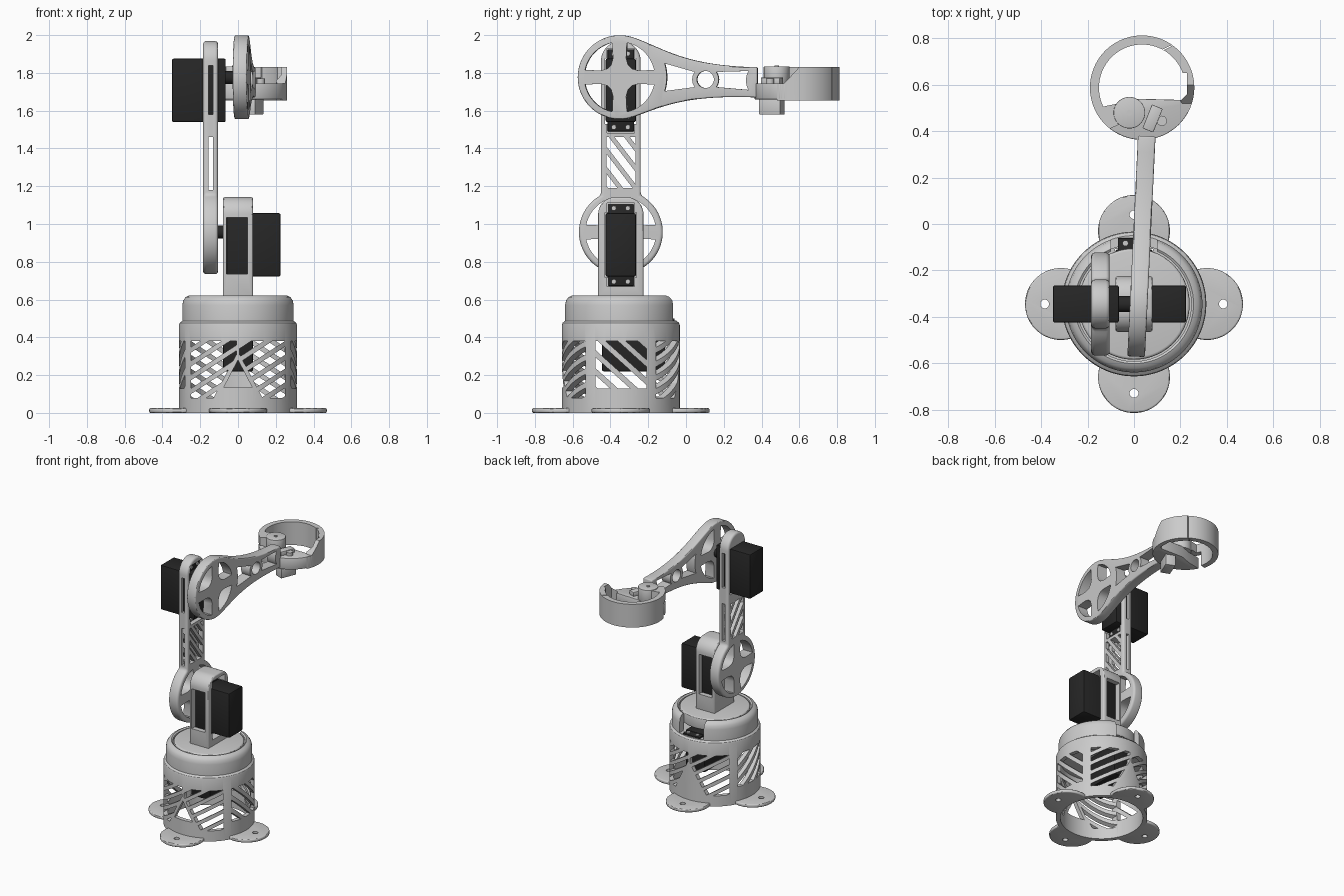
import bpy, bmesh, math
from mathutils import Matrix, Vector

if "Cube" in bpy.data.objects:
    bpy.data.objects.remove(bpy.data.objects["Cube"])

CY = -0.345                     # y of the vertical axis through the base
BLACK = bpy.data.materials.new("black")
BLACK.diffuse_color = (0.02, 0.02, 0.02, 1)
BLACK.use_nodes = True
BLACK.node_tree.nodes["Principled BSDF"].inputs["Base Color"].default_value = BLACK.diffuse_color


def add(name, bm, mat=None):
    bmesh.ops.recalc_face_normals(bm, faces=bm.faces)
    me = bpy.data.meshes.new(name)
    bm.to_mesh(me)
    bm.free()
    ob = bpy.data.objects.new(name, me)
    bpy.context.collection.objects.link(ob)
    if mat:
        me.materials.append(mat)
    return ob


def apply_mod(ob, kind, **props):
    m = ob.modifiers.new(kind, kind)
    for k, v in props.items():
        setattr(m, k, v)
    bpy.context.view_layer.objects.active = ob
    bpy.ops.object.modifier_apply(modifier=m.name)


def prism(name, polys, axis, a, b, bevel=0, seg=3, mat=None):
    """Extrude 2D outlines along an axis from a to b."""
    put = {'x': lambda u, v, w: (w, u, v), 'y': lambda u, v, w: (u, w, v),
           'z': lambda u, v, w: (u, v, w)}[axis]
    bm = bmesh.new()
    for p in polys:
        lo = [bm.verts.new(put(u, v, a)) for u, v in p]
        hi = [bm.verts.new(put(u, v, b)) for u, v in p]
        bm.faces.new(lo)
        bm.faces.new(hi[::-1])
        for i in range(len(p)):
            j = (i + 1) % len(p)
            bm.faces.new((lo[i], hi[i], hi[j], lo[j]))
    ob = add(name, bm, mat)
    if bevel:
        apply_mod(ob, 'BEVEL', width=bevel, segments=seg, limit_method='ANGLE',
                  angle_limit=math.radians(40))
    return ob


def cut(ob, polys, axis, a, b):
    c = prism("cutter", polys, axis, a, b)
    c.hide_render = True
    apply_mod(ob, 'BOOLEAN', object=c, operation='DIFFERENCE', solver='EXACT')
    bpy.data.objects.remove(c)


def arc(cx, cy, r, a0, a1, n=24):
    t = [math.radians(a0 + (a1 - a0) * i / n) for i in range(n + 1)]
    return [(cx + r * math.cos(x), cy + r * math.sin(x)) for x in t]


def circle(cx, cy, r, n=64):
    return arc(cx, cy, r, 0, 360, n)[:-1]


def rect(u0, u1, v0, v1):
    return [(u0, v0), (u1, v0), (u1, v1), (u0, v1)]


def bezier(p0, p1, p2, p3, n=16):
    w = lambda t: ((1 - t) ** 3, 3 * t * (1 - t) ** 2, 3 * t * t * (1 - t), t ** 3)
    return [tuple(sum(k * p[d] for k, p in zip(w(i / n), (p0, p1, p2, p3))) for d in (0, 1))
            for i in range(n + 1)]


def clip(poly, a, b, c):
    """Keep the part of a convex outline where a*u + b*v <= c."""
    out = []
    for i, p in enumerate(poly):
        q = poly[(i + 1) % len(poly)]
        dp, dq = a * p[0] + b * p[1] - c, a * q[0] + b * q[1] - c
        if dp <= 0:
            out.append(p)
        if dp * dq < 0:
            t = dp / (dp - dq)
            out.append((p[0] + t * (q[0] - p[0]), p[1] + t * (q[1] - p[1])))
    return out


def stripes(u0, u1, v0, v1, s, w, gap, planes=()):
    res, c = [], v0 - max(s * u0, s * u1) + gap * 0.3
    while c < v1 - min(s * u0, s * u1):
        p = clip(clip(rect(u0, u1, v0, v1), s, -1, -c), -s, 1, c + w)
        for pl in planes:
            p = clip(p, *pl)
        area = abs(sum(p[i - 1][0] * p[i][1] - p[i][0] * p[i - 1][1] for i in range(len(p)))) / 2
        if len(p) > 2 and area > 2e-4:
            res.append(p)
        c += w + gap
    return res


def wheel_holes(cu, cv, r=0.187):
    """Four quarter openings that leave a cross of spokes."""
    base = arc(0, 0, r, 12, 78, 16) + [(0.035, 0.10), (0.045, 0.065), (0.065, 0.045), (0.10, 0.035)]
    res = []
    for k in range(4):
        c, s = round(math.cos(k * math.pi / 2)), round(math.sin(k * math.pi / 2))
        res.append([(cu + c * u - s * v, cv + s * u + c * v) for u, v in base])
    return res


def lathe(name, prof, n=96):
    bm = bmesh.new()
    rings = [[bm.verts.new((r * math.cos(2 * math.pi * i / n), CY + r * math.sin(2 * math.pi * i / n), z))
              for r, z in prof] for i in range(n)]
    for i in range(n):
        A, B = rings[i], rings[(i + 1) % n]
        for j in range(len(prof)):
            k = (j + 1) % len(prof)
            bm.faces.new((A[j], B[j], B[k], A[k]))
    return add(name, bm)


def servo(name, origin, zdir, xdir, ear=0.2):
    """Origin is on the shaft axis at the back of the case; shaft points along zdir."""
    z, x = Vector(zdir), Vector(xdir)
    M = Matrix((x, z.cross(x), z)).transposed().to_4x4()
    M.translation = origin
    parts = [prism(name + "_case", [rect(-0.235, 0.1, -0.08, 0.08)], 'z', 0, 0.285, 0.008, 2, BLACK),
             prism(name + "_ears", [rect(-0.285, 0.15, -0.07, 0.07)], 'z', ear, ear + 0.025, 0.005, 2, BLACK),
             prism(name + "_shaft", [circle(0, 0, 0.035, 32)], 'z', 0.28, 0.335, 0, 1, BLACK),
             prism(name + "_screws", [circle(u, v, 0.013, 16) for u in (-0.262, 0.127)
                                      for v in (-0.037, 0.037)], 'z', ear - 0.008, ear + 0.033)]
    for p in parts:
        p.data.transform(M)


# base shell with striped windows
base = lathe("base_shell", [(0.312, 0), (0.312, 0.465), (0.308, 0.477), (0.295, 0.487), (0.295, 0.57),
                            (0.29, 0.595), (0.277, 0.613), (0.257, 0.622), (0.247, 0.615), (0.247, 0.5),
                            (0.282, 0.46), (0.282, 0)])
m, top = 0.53, 0.325
front = []
for side in (1, -1):
    front += stripes(-0.25, 0.25, 0.08, 0.38, 0.65, 0.043, 0.03,
                     [(side, -m, -top * m), (side, 0, -0.008)])
front.append([(-0.075, 0.135), (0.075, 0.135), (0, 0.28)])
cut(base, front, 'y', CY - 0.4, CY - 0.1)
cut(base, [[(-u, v) for u, v in p] for p in front], 'y', CY + 0.1, CY + 0.4)
side = stripes(CY - 0.135, CY + 0.135, 0.13, 0.38, -0.9, 0.058, 0.038)
cut(base, side, 'x', 0.15, 0.4)
cut(base, side, 'x', -0.4, -0.15)
cut(base, [rect(-0.1, 0.1, 0.49, 0.7)], 'y', CY + 0.2, CY + 0.4)

# feet
for i, (dx, dy) in enumerate(((1, 0), (0, 1), (-1, 0), (0, -1))):
    foot = prism(f"foot_{i + 1}", [circle(0.315 * dx, CY + 0.315 * dy, 0.155)], 'z', 0, 0.025, 0.008)
    cut(foot, [circle(0, CY, 0.29), circle(0.385 * dx, CY + 0.385 * dy, 0.019, 24)], 'z', -0.1, 0.1)

# deck, turntable and base servo
deck = prism("servo_deck", [circle(0, CY, 0.287)], 'z', 0.45, 0.472)
cut(deck, [rect(-0.083, 0.083, CY - 0.103, CY + 0.238)], 'z', 0.4, 0.55)
prism("turntable", [circle(0, CY, 0.24, 96)], 'z', 0.535, 0.622, 0.012)
servo("base_servo", (0, CY, 0.22), (0, 0, 1), (0, -1, 0), 0.255)

# shoulder pillar
y0, y1 = CY - 0.12, CY + 0.12
pillar = prism("shoulder_pillar", [[(y0, 0.61), (y1, 0.61)] + arc(y1 - 0.09, 1.052, 0.09, 0, 90, 12)
                                   + arc(y0 + 0.09, 1.052, 0.09, 90, 180, 12)], 'x', -0.08, 0.08, 0.01)
cut(pillar, [rect(CY - 0.084, CY + 0.084, 0.716, 1.06)], 'x', -0.064, 0.2)
cut(pillar, [rect(CY - 0.073, CY + 0.073, 0.668, 1.11)], 'x', 0.022, 0.2)
cut(pillar, [rect(-0.06, 0.05, 0.735, 1.035)], 'y', -0.6, 0)
servo("shoulder_servo", (0.225, CY, 0.957), (-1, 0, 0), (0, 0, 1))

# upper arm: wheel at the bottom, beam with diagonal webs above
a = math.degrees(math.acos(0.105 / 0.222))
arm = prism("upper_arm", [arc(CY, 0.957, 0.222, a, -180 - a, 72)
                          + arc(CY, 1.863, 0.105, 180, 0, 32)], 'x', -0.185, -0.105, 0.022, 4)
cut(arm, wheel_holes(CY, 0.957), 'x', -0.3, 0)
cut(arm, stripes(CY - 0.077, CY + 0.077, 1.19, 1.46, -1.3, 0.065, 0.04), 'x', -0.3, 0)
cut(arm, [rect(CY - 0.083, CY + 0.083, 1.53, 1.875)], 'x', -0.3, 0)
cut(arm, [rect(CY - 0.073, CY + 0.073, 1.482, 1.93)], 'x', -0.152, 0)
cut(arm, [rect(-0.157, -0.133, 1.18, 1.46), rect(-0.157, -0.133, 1.58, 1.84)], 'y', -0.6, 0)
servo("elbow_servo", (-0.35, CY, 1.775), (1, 0, 0), (0, 0, 1))

# forearm: wheel with a curved, tapering neck, turned slightly outward
wy, wz = -0.35, 1.777
outline = (arc(wy, wz, 0.222, 70, 290, 64)
           + bezier((-0.274, 1.568), (-0.12, 1.624), (0, 1.685), (0.38, 1.67))[1:]
           + bezier((0.38, 1.83), (0, 1.835), (-0.12, 1.93), (-0.274, 1.986))[:-1])
forearm = prism("forearm", [outline], 'x', -0.038, 0.038, 0.008)
cut(forearm, wheel_holes(wy, wz), 'x', -0.2, 0.2)
cut(forearm, [arc(wy, wz, 0.25, -17, 17, 10) + arc(0.105, 1.765, 0.07, 145, 215, 10),
              circle(0.105, 1.765, 0.045, 32),
              arc(0.105, 1.765, 0.07, -35, 35, 10) + arc(0.42, 1.76, 0.1, 150, 210, 10)], 'x', -0.2, 0.2)
forearm.data.transform(Matrix.Translation((0.02, wy, 0)) @ Matrix.Rotation(-0.048, 4, 'Z')
                       @ Matrix.Translation((0, -wy, 0)))

# gripper palm, fingers, pivot and small drive
gx, gy, ro, ri = 0.035, 0.588, 0.225, 0.186
prism("gripper_palm", [arc(gx, gy, ro, 206, 346, 40) + [(0.02, 0.54), (-0.06, 0.51)]], 'z', 1.66, 1.745, 0.004, 2)
prism("left_finger", [arc(gx, gy, ro, 55, 195, 48) + arc(gx, gy, ri, 195, 62, 48)], 'z', 1.655, 1.83)
prism("left_finger_root", [arc(gx, gy, ro, 194, 232, 16) + [(-0.02, 0.45), (-0.02, 0.53)]
                           + arc(gx, gy, ri, 206, 194, 6)], 'z', 1.765, 1.83)
right = prism("right_finger", [arc(gx, gy, ro, -28, 54, 32) + arc(gx, gy, ri, 60, 20, 16)
                               + [(0.228, 0.65), (0.228, 0.56), (0.2, 0.53)]], 'z', 1.655, 1.83)
cut(right, [[(0.3, 1.745), (0.52, 1.745), (0.6, 1.831), (0.6, 1.9), (0.3, 1.9)]], 'x', 0, 0.5)
prism("finger_pivot", [circle(-0.02, 0.48, 0.068, 48)], 'z', 1.74, 1.835, 0.003, 2)
prism("pivot_screw", [circle(-0.02, 0.48, 0.012, 16)], 'z', 1.83, 1.84)
rot = Matrix.Translation((0.08, 0.455, 0)) @ Matrix.Rotation(math.radians(-22), 4, 'Z')
for name, r, z0, z1 in (("gripper_drive", rect(-0.035, 0.035, -0.06, 0.06), 1.58, 1.67),
                        ("gripper_drive_top", rect(-0.025, 0.025, -0.055, 0.055), 1.74, 1.775)):
    prism(name, [r], 'z', z0, z1, 0.003, 2).data.transform(rot)
prism("second_pivot", [circle(0.12, 0.445, 0.022, 24)], 'z', 1.74, 1.77)

# smooth shading with sharp edges kept
bpy.ops.object.select_all(action='SELECT')
bpy.ops.object.shade_smooth_by_angle(angle=math.radians(30))
